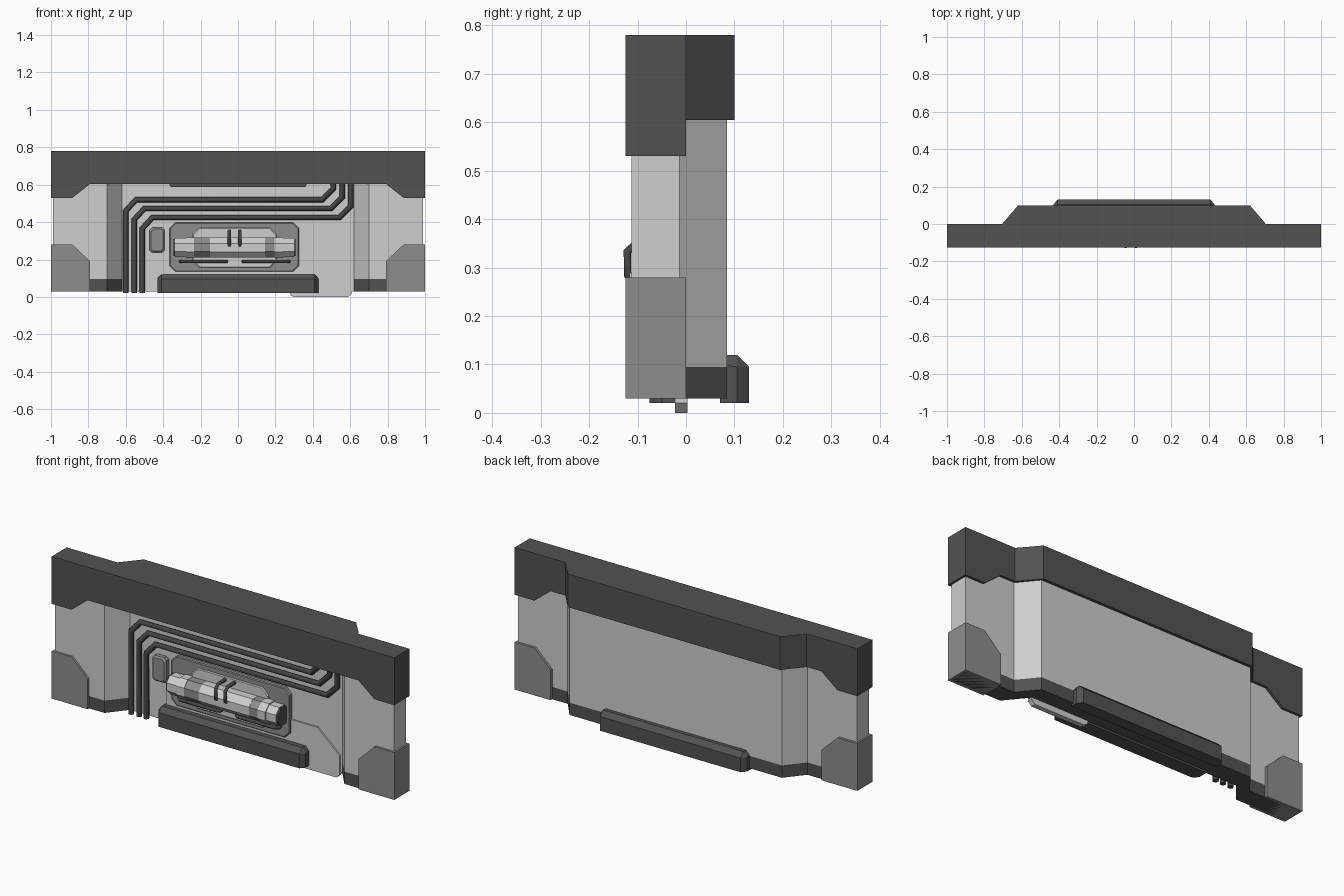
import bpy, bmesh, math
from mathutils import Vector, Matrix

if "Cube" in bpy.data.objects:
    bpy.data.objects.remove(bpy.data.objects["Cube"])


def material(name, v):
    m = bpy.data.materials.new(name)
    m.diffuse_color = (v, v, v, 1)
    m.use_nodes = True
    m.node_tree.nodes["Principled BSDF"].inputs["Base Color"].default_value = m.diffuse_color
    return m


LIGHT = material("light_grey", 0.62)
MID = material("mid_grey", 0.27)
DARK = material("dark_grey", 0.085)
PIPE = material("pipe_charcoal", 0.06)


def finish(name, bm, mats):
    bmesh.ops.recalc_face_normals(bm, faces=bm.faces)
    me = bpy.data.meshes.new(name)
    bm.to_mesh(me)
    bm.free()
    ob = bpy.data.objects.new(name, me)
    bpy.context.collection.objects.link(ob)
    for m in mats:
        me.materials.append(m)
    return ob


def prism(name, pts, a, b, axis, mat):
    """Extrude a polygon: axis 'y' takes (x, z) points, axis 'z' takes (x, y)."""
    bm = bmesh.new()
    put = (lambda p, d: (p[0], d, p[1])) if axis == 'y' else (lambda p, d: (p[0], p[1], d))
    lo = [bm.verts.new(put(p, a)) for p in pts]
    hi = [bm.verts.new(put(p, b)) for p in pts]
    bm.faces.new(lo)
    bm.faces.new(hi)
    for i in range(len(pts)):
        j = (i + 1) % len(pts)
        bm.faces.new((lo[i], lo[j], hi[j], hi[i]))
    return finish(name, bm, [mat])


def hull(name, pts, mat):
    bm = bmesh.new()
    for p in pts:
        bm.verts.new(p)
    bmesh.ops.convex_hull(bm, input=bm.verts)
    bmesh.ops.dissolve_limit(bm, angle_limit=0.01, verts=bm.verts, edges=bm.edges)
    return finish(name, bm, [mat])


def octagon(x0, x1, z0, z1, c):
    return [(x0 + c, z0), (x1 - c, z0), (x1, z0 + c), (x1, z1 - c),
            (x1 - c, z1), (x0 + c, z1), (x0, z1 - c), (x0, z0 + c)]


def plate(name, x0, x1, z0, z1, c, back, front, mat, inset=0.01):
    """Chamfered plate whose front rim is bevelled."""
    rim = octagon(x0, x1, z0, z1, c)
    face = octagon(x0 + inset, x1 - inset, z0 + inset, z1 - inset, c)
    pts = [(x, back, z) for x, z in rim] + [(x, front + inset, z) for x, z in rim]
    return hull(name, pts + [(x, front, z) for x, z in face], mat)


def pipe(name, pts, r, mat):
    cu = bpy.data.curves.new(name, 'CURVE')
    cu.dimensions = '3D'
    cu.bevel_depth = r
    cu.bevel_resolution = 1
    cu.use_fill_caps = True
    s = cu.splines.new('POLY')
    s.points.add(len(pts) - 1)
    for q, p in zip(s.points, pts):
        q.co = (*p, 1)
    cu.materials.append(mat)
    ob = bpy.data.objects.new(name, cu)
    bpy.context.collection.objects.link(ob)


def drum(name, x0, x1, r, mat, r2=None):
    """Eight-sided drum along x on the canister axis."""
    bm = bmesh.new()
    k = math.cos(math.pi / 8)
    bmesh.ops.create_cone(bm, cap_ends=True, segments=8, radius1=r / k,
                          radius2=(r2 or r) / k, depth=x1 - x0)
    rot = Matrix.Rotation(math.pi / 2, 4, 'Y') @ Matrix.Rotation(math.pi / 8, 4, 'Z')
    bmesh.ops.transform(bm, verts=bm.verts,
                        matrix=Matrix.Translation(((x0 + x1) / 2, -0.062, 0.264)) @ rot)
    return finish(name, bm, [mat])


def mirrored(half):
    return half + [(-x, v) for x, v in reversed(half)]


# Wall panel, stepped back in the middle, and its dark skirt
plan = mirrored([(-0.99, -0.013), (-0.99, -0.113), (-0.70, -0.113), (-0.62, -0.015)])
plan = plan + [(0.70, -0.013), (0.62, 0.085), (-0.62, 0.085), (-0.70, -0.013)]
prism("wall_panel", plan, 0.095, 0.65, 'z', LIGHT)
skirt = prism("wall_skirt", plan, 0.03, 0.095, 'z', DARK)
skirt.data.materials.append(LIGHT)
for p in skirt.data.polygons:
    # the recessed front of the skirt keeps the panel colour
    if p.normal.y < -0.9 and abs(p.center.x) < 0.3:
        p.material_index = 1

# Top trim: front beam with dropped ends, and the back bulge
prism("top_trim_front", mirrored([(-0.79, 0.605), (-0.885, 0.53), (-1, 0.53), (-1, 0.78)][::-1]),
      -0.125, 0.0, 'y', DARK)
prism("top_trim_back", mirrored([(-0.71, -0.02), (-0.705, 0.0), (-0.62, 0.1)]),
      0.605, 0.78, 'z', DARK)

# Lower corner blocks
for s, n in ((-1, "left"), (1, "right")):
    prism("corner_block_" + n, [(s * x, z) for x, z in
          [(0.79, 0.03), (1, 0.03), (1, 0.28), (0.885, 0.28), (0.79, 0.19)]],
          -0.125, 0.0, 'y', MID)


# Bumpers along the foot, front and back
def bumper(name, inner, outer):
    d = 0.025 if outer > inner else -0.025
    pts = []
    for s in (-1, 1):
        for z in (0.02, 0.095):
            pts += [(s * 0.43, inner, z), (s * 0.43, outer - d, z), (s * 0.41, outer, z)]
        pts += [(s * 0.43, inner, 0.10), (s * 0.41, inner, 0.12), (s * 0.41, outer - d, 0.12)]
    hull(name, pts, DARK)


bumper("front_bumper", 0.0, -0.075)
bumper("back_bumper", 0.07, 0.13)

# Narrow strip under the trim
prism("upper_strip", [(-0.36, 0.587), (0.36, 0.587), (0.37, 0.61), (-0.37, 0.61)],
      -0.075, 0.0, 'y', DARK)

# Thin backing plate reaching the floor
prism("backing_plate", [(0.30, 0.0), (0.59, 0.0), (0.61, 0.02), (0.61, 0.12), (0.48, 0.235),
                        (-0.37, 0.235), (-0.40, 0.20), (-0.40, 0.05), (0.28, 0.05), (0.28, 0.01)],
      -0.023, 0.003, 'y', LIGHT)

# Three conduits, up the left side, across, and into the trim
for i, (xl, z, xr) in enumerate([(-0.60, 0.52, 0.51), (-0.555, 0.473, 0.557),
                                 (-0.512, 0.425, 0.603)]):
    path = [(xl, 0.022), (xl, z - 0.06), (xl + 0.055, z), (xr - 0.06, z), (xr, z + 0.06), (xr, 0.62)]
    pipe("conduit_%d" % (i + 1), [(x, -0.032, zz) for x, zz in path], 0.015, PIPE)

# Canister mount plates and the small side box
plate("mount_plate", -0.366, 0.326, 0.136, 0.397, 0.03, 0.0, -0.035, MID, 0.004)
plate("mount_inlay", -0.243, 0.206, 0.157, 0.37, 0.035, -0.02, -0.042, LIGHT, 0.004)
plate("side_box", -0.473, -0.393, 0.238, 0.37, 0.012, 0.0, -0.045, MID, 0.008)

# Canister with collars and caps
drum("canister_body", -0.15, 0.145, 0.054, LIGHT)
for s, n in ((-1, "left"), (1, "right")):
    def part(name, a, b, r, mat):
        lo, hi = sorted((-0.019 + s * a, -0.019 + s * b))
        drum(name + "_" + n, lo, hi, r, mat)
    part("canister_collar", 0.12, 0.225, 0.053, MID)
    part("canister_ring", 0.215, 0.26, 0.055, LIGHT)
    part("canister_end", 0.255, 0.318, 0.050, LIGHT)
    part("canister_cap", 0.315, 0.327, 0.046, DARK)

# Two straps hooked over the canister
for i, x in enumerate((-0.046, 0.010)):
    pipe("strap_%d" % (i + 1), [(x, -0.035, 0.353), (x, -0.10, 0.353), (x, -0.121, 0.333),
                                (x, -0.121, 0.285), (x, -0.105, 0.272)], 0.0095, PIPE)

# Two grab rails below the canister
for i, (a, b) in enumerate(((-0.308, -0.062), (0.027, 0.273))):
    pipe("grab_rail_%d" % (i + 1), [(a, -0.03, 0.19), (a, -0.05, 0.19), (a + 0.015, -0.065, 0.19),
                                    (b - 0.015, -0.065, 0.19), (b, -0.05, 0.19), (b, -0.03, 0.19)],
         0.009, PIPE)
